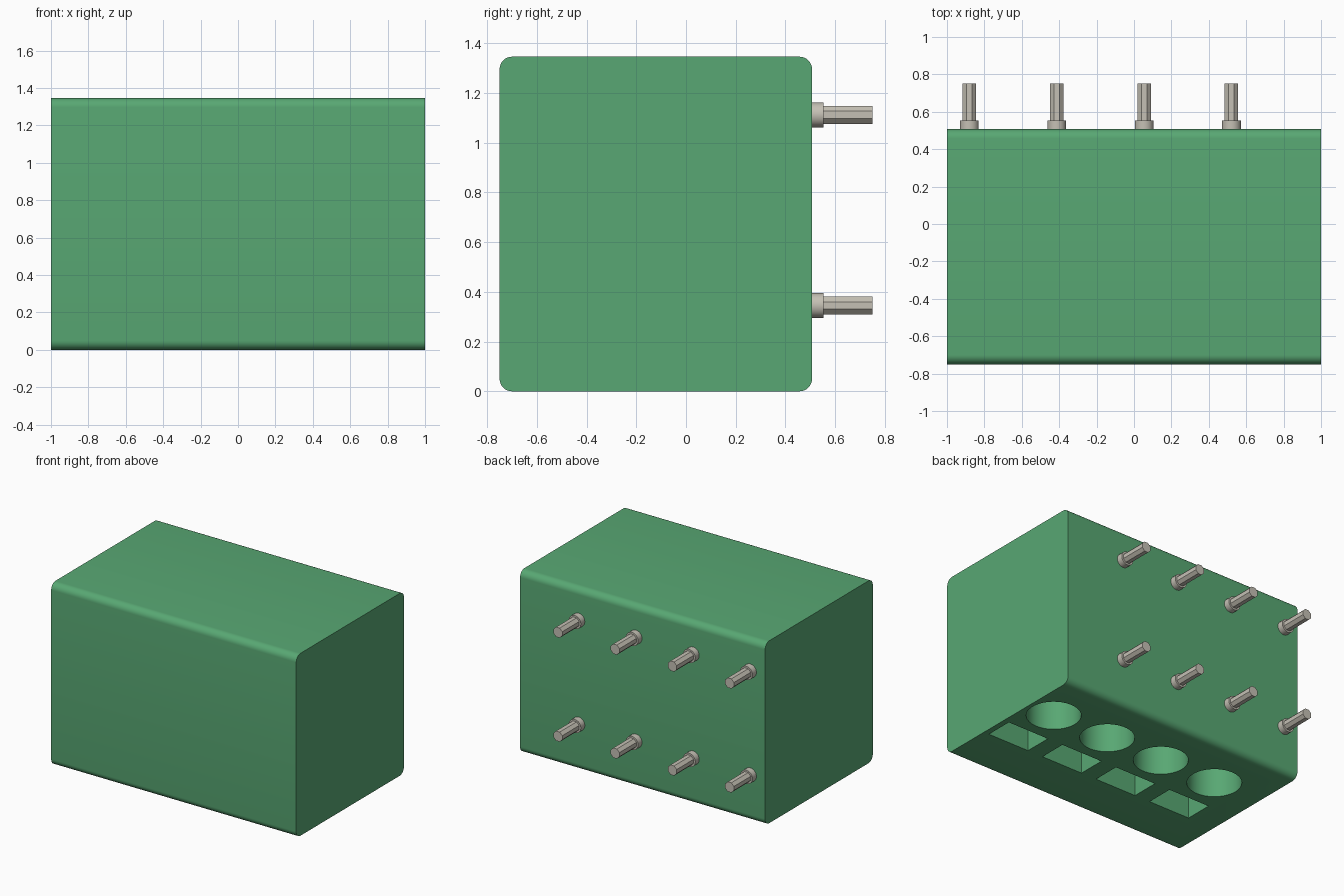
import bpy, bmesh, math
from mathutils import Matrix

if "Cube" in bpy.data.objects:
    bpy.data.objects.remove(bpy.data.objects["Cube"], do_unlink=True)

Y_FRONT, Y_BACK, HEIGHT = -0.75, 0.507, 1.346
PITCH = 0.467


def material(name, rgb):
    mat = bpy.data.materials.new(name)
    mat.use_nodes = True
    color = (*rgb, 1.0)
    mat.diffuse_color = color
    mat.node_tree.nodes["Principled BSDF"].inputs["Base Color"].default_value = color
    return mat


def make_object(name, bm, mat):
    bmesh.ops.recalc_face_normals(bm, faces=bm.faces)
    mesh = bpy.data.meshes.new(name)
    bm.to_mesh(mesh)
    bm.free()
    mesh.materials.append(mat)
    obj = bpy.data.objects.new(name, mesh)
    bpy.context.collection.objects.link(obj)
    return obj


def activate(obj):
    bpy.ops.object.select_all(action='DESELECT')
    obj.select_set(True)
    bpy.context.view_layer.objects.active = obj


def add_box(bm, x0, x1, y0, y1, z0, z1):
    m = Matrix.Translation(((x0 + x1) / 2, (y0 + y1) / 2, (z0 + z1) / 2))
    m = m @ Matrix.Diagonal((x1 - x0, y1 - y0, z1 - z0, 1))
    bmesh.ops.create_cube(bm, size=1, matrix=m)


def add_rod(bm, x, z, y0, y1, radius, sides):
    # cylinder lying along y, with flats facing the axes
    m = Matrix.Translation((x, (y0 + y1) / 2, z))
    m = m @ Matrix.Rotation(math.pi / 2, 4, 'X') @ Matrix.Rotation(math.pi / sides, 4, 'Z')
    bmesh.ops.create_cone(bm, cap_ends=True, segments=sides, radius1=radius,
                          radius2=radius, depth=y1 - y0, matrix=m)


green = material("green", (0.098, 0.390, 0.172))
metal = material("warm grey metal", (0.56, 0.53, 0.46))

# Body: block with its four lengthwise edges rounded
bm = bmesh.new()
add_box(bm, -1, 1, Y_FRONT, Y_BACK, 0, HEIGHT)
long_edges = [e for e in bm.edges if abs(e.verts[0].co.x - e.verts[1].co.x) > 1]
bmesh.ops.bevel(bm, geom=long_edges, offset=0.05, segments=8, profile=0.5, affect='EDGES')
body = make_object("body", bm, green)

# Round and square sockets sunk into the underside
DEPTH = 0.9
bm = bmesh.new()
for i in range(4):
    x = -0.614 + i * PITCH
    bmesh.ops.create_cone(bm, cap_ends=True, segments=64, radius1=0.184, radius2=0.184,
                          depth=DEPTH + 0.1,
                          matrix=Matrix.Translation((x, 0.103, (DEPTH - 0.1) / 2)))
    add_box(bm, x - 0.17, x + 0.17, -0.367, -0.16, -0.1, DEPTH)
cutter = make_object("socket_cutter", bm, green)
cutter.hide_render = True

cut = body.modifiers.new("sockets", 'BOOLEAN')
cut.operation = 'DIFFERENCE'
cut.solver = 'EXACT'
cut.object = cutter
activate(body)
bpy.ops.object.modifier_apply(modifier=cut.name)
bpy.data.objects.remove(cutter, do_unlink=True)
activate(body)
bpy.ops.object.shade_smooth_by_angle()

# Pins: round collar and eight-sided shaft, two rows of four on the back
for row, z in (("lower", 0.345), ("upper", 1.112)):
    for i in range(4):
        x = -0.88 + i * PITCH
        bm = bmesh.new()
        add_rod(bm, x, z, Y_BACK - 0.01, 0.553, 0.05, 32)
        collar = make_object(f"{row}_collar_{i + 1}", bm, metal)
        activate(collar)
        bpy.ops.object.shade_smooth_by_angle()
        bm = bmesh.new()
        add_rod(bm, x, z, 0.545, 0.75, 0.039, 8)
        make_object(f"{row}_shaft_{i + 1}", bm, metal)
